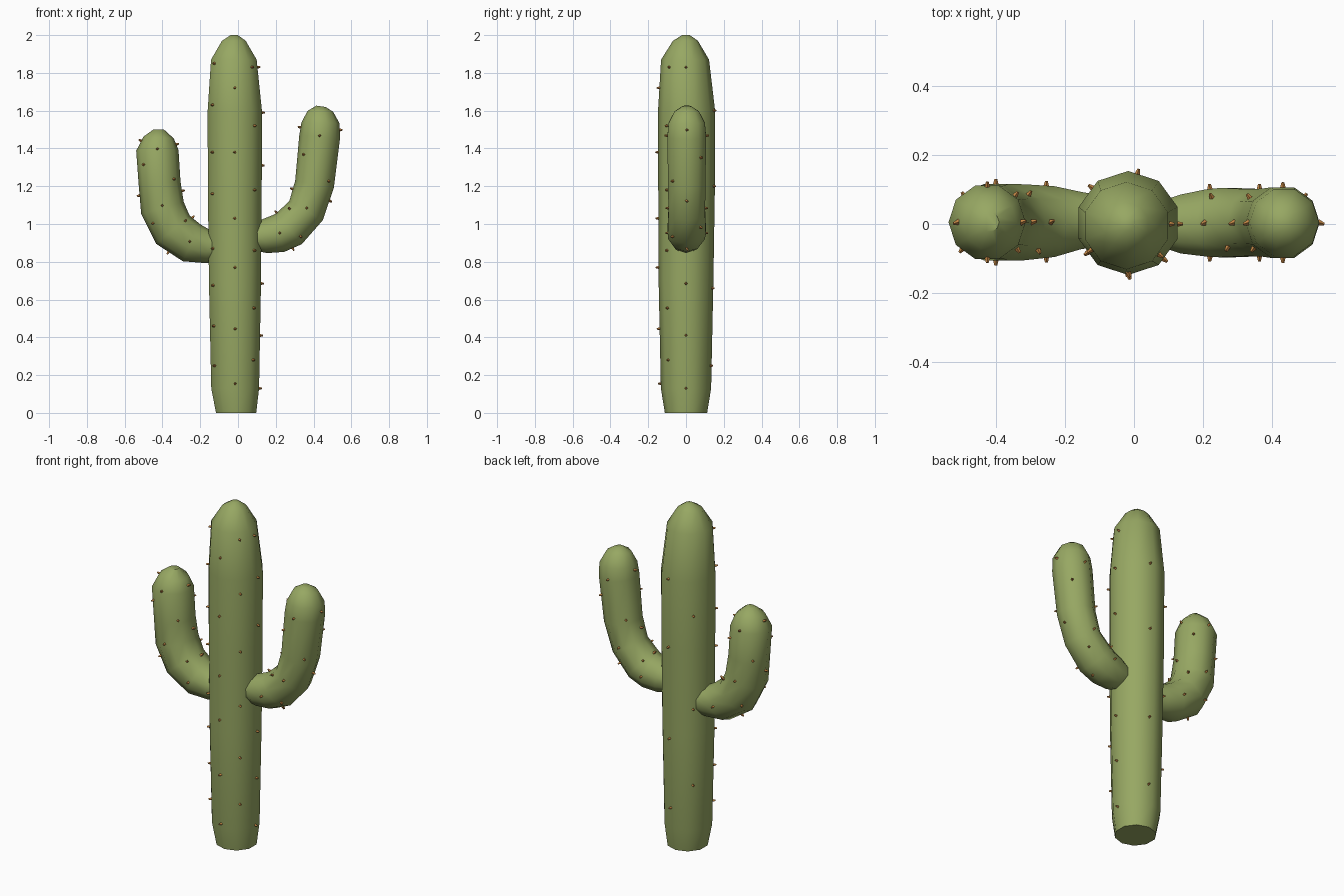
import bpy, bmesh, math
from mathutils import Vector
from mathutils.bvhtree import BVHTree

if "Cube" in bpy.data.objects:
    bpy.data.objects.remove(bpy.data.objects["Cube"])

SIDES = 10


def material(name, rgb):
    m = bpy.data.materials.new(name)
    m.diffuse_color = (*rgb, 1)
    m.use_nodes = True
    m.node_tree.nodes["Principled BSDF"].inputs["Base Color"].default_value = m.diffuse_color
    return m


green = material("cactus green", (0.31, 0.39, 0.125))
tan = material("spine orange brown", (0.55, 0.24, 0.06))


def make_object(name, bm, mat, angle):
    mesh = bpy.data.meshes.new(name)
    bm.to_mesh(mesh)
    obj = bpy.data.objects.new(name, mesh)
    bpy.context.collection.objects.link(obj)
    mesh.materials.append(mat)
    bpy.ops.object.select_all(action='DESELECT')
    obj.select_set(True)
    bpy.context.view_layer.objects.active = obj
    bpy.ops.object.shade_smooth_by_angle(angle=math.radians(angle))
    return obj


def tube(name, path, phase):
    """Closed tube through rings given as (x, y, z, radius) in the XZ plane."""
    bm = bmesh.new()
    pts = [Vector(p[:3]) for p in path]
    side = Vector((0, 1, 0))
    rings = []
    for i, p in enumerate(path):
        t = (pts[min(i + 1, len(pts) - 1)] - pts[max(i - 1, 0)])
        t.y = 0
        t.normalize()
        if name == "trunk":
            t = Vector((0, 0, 1))
        out = side.cross(t)
        ring = []
        for k in range(SIDES):
            a = math.tau * k / SIDES + phase
            ring.append(bm.verts.new(pts[i] + p[3] * (out * math.cos(a) + side * math.sin(a))))
        rings.append(ring)
    for a, b in zip(rings, rings[1:]):
        for k in range(SIDES):
            j = (k + 1) % SIDES
            bm.faces.new((a[k], a[j], b[j], b[k]))
    bm.faces.new(rings[0][::-1])
    bm.faces.new(rings[-1])
    bmesh.ops.recalc_face_normals(bm, faces=bm.faces)
    tree = BVHTree.FromBMesh(bm)
    make_object(name, bm, green, 42)
    bm.free()
    return tree


# Trunk: slightly swollen column with a tapered crown
trunk = tube("trunk", [
    (-0.01, 0, 0.0, 0.112), (-0.015, 0, 0.13, 0.133), (-0.016, 0, 0.7, 0.145),
    (-0.017, 0.003, 1.2, 0.15), (-0.017, 0.003, 1.6, 0.151), (-0.022, -0.005, 1.87, 0.127),
    (-0.022, -0.003, 1.97, 0.066), (-0.02, 0, 2.0, 0.02)], math.pi / 2)

# Arms: bent tubes with rounded tips
left_path = [
    (-0.09, 0.01, 0.875, 0.075), (-0.16, 0.01, 0.88, 0.088), (-0.245, 0.007, 0.90, 0.108),
    (-0.345, 0.005, 0.97, 0.116), (-0.40, 0.005, 1.085, 0.117), (-0.415, 0.005, 1.215, 0.111),
    (-0.427, 0.005, 1.39, 0.112), (-0.42, 0.005, 1.458, 0.08), (-0.42, 0.005, 1.5, 0.028)]
right_path = [
    (0.08, 0, 0.93, 0.07), (0.14, 0, 0.935, 0.09), (0.215, 0.003, 0.95, 0.102),
    (0.27, 0.004, 0.975, 0.106), (0.36, 0.004, 1.07, 0.102), (0.405, 0.004, 1.21, 0.104),
    (0.432, 0.004, 1.46, 0.108), (0.437, 0.004, 1.535, 0.101), (0.436, 0.004, 1.596, 0.068),
    (0.44, 0.004, 1.623, 0.025)]
left = tube("left_arm", left_path, 0)
right = tube("right_arm", right_path, 0)

spines = bmesh.new()


def spine(tree, target, direction):
    """Small four-sided spike where a ray from outside meets the surface."""
    hit, normal, _, _ = tree.ray_cast(target + direction * 0.5, -direction)
    if hit is None:
        return
    rot = normal.to_track_quat('Z', 'Y')
    base = [spines.verts.new(hit + rot @ Vector((0.009 * math.cos(k * math.pi / 2),
            0.009 * math.sin(k * math.pi / 2), -0.004))) for k in range(4)]
    tip = [spines.verts.new(v.co + (hit - v.co) * 0.55 + normal * 0.017) for v in base]
    for k in range(4):
        j = (k + 1) % 4
        spines.faces.new((base[k], base[j], tip[j], tip[k]))
    spines.faces.new(base[::-1])
    spines.faces.new(tip)


# Spines in staggered columns around the trunk
columns = {
    -90: (0.155, 0.445, 0.77, 1.03, 1.38, 1.72),
    -45: (0.28, 0.555, 0.86, 1.18, 1.52, 1.83),
    -145: (0.25, 0.46, 0.675, 0.87, 1.16, 1.38, 1.63, 1.85),
    0: (0.13, 0.41, 0.685, 1.31, 1.59, 1.83),
    80: (0.25, 0.66, 1.2, 1.6),
    135: (0.4, 0.85, 1.4)}
for deg, heights in columns.items():
    a = math.radians(deg)
    for z in heights:
        spine(trunk, Vector((-0.016, 0, z)), Vector((math.cos(a), math.sin(a), 0)))

# Spines alternating around each arm
for tree, path in ((left, left_path), (right, right_path)):
    for i in range(2, 7):
        p, q = Vector(path[i][:3]), Vector(path[i + 1][:3])
        t = (q - p).normalized()
        out = Vector((0, 1, 0)).cross(t)
        for n, f in enumerate((0.1, 0.6)):
            for k in range(2):
                a = math.radians(-90 + 45 * (i % 2) + 90 * n + 180 * k)
                spine(tree, p.lerp(q, f), out * math.cos(a) + Vector((0, 1, 0)) * math.sin(a))

make_object("spines", spines, tan, 30)
spines.free()
